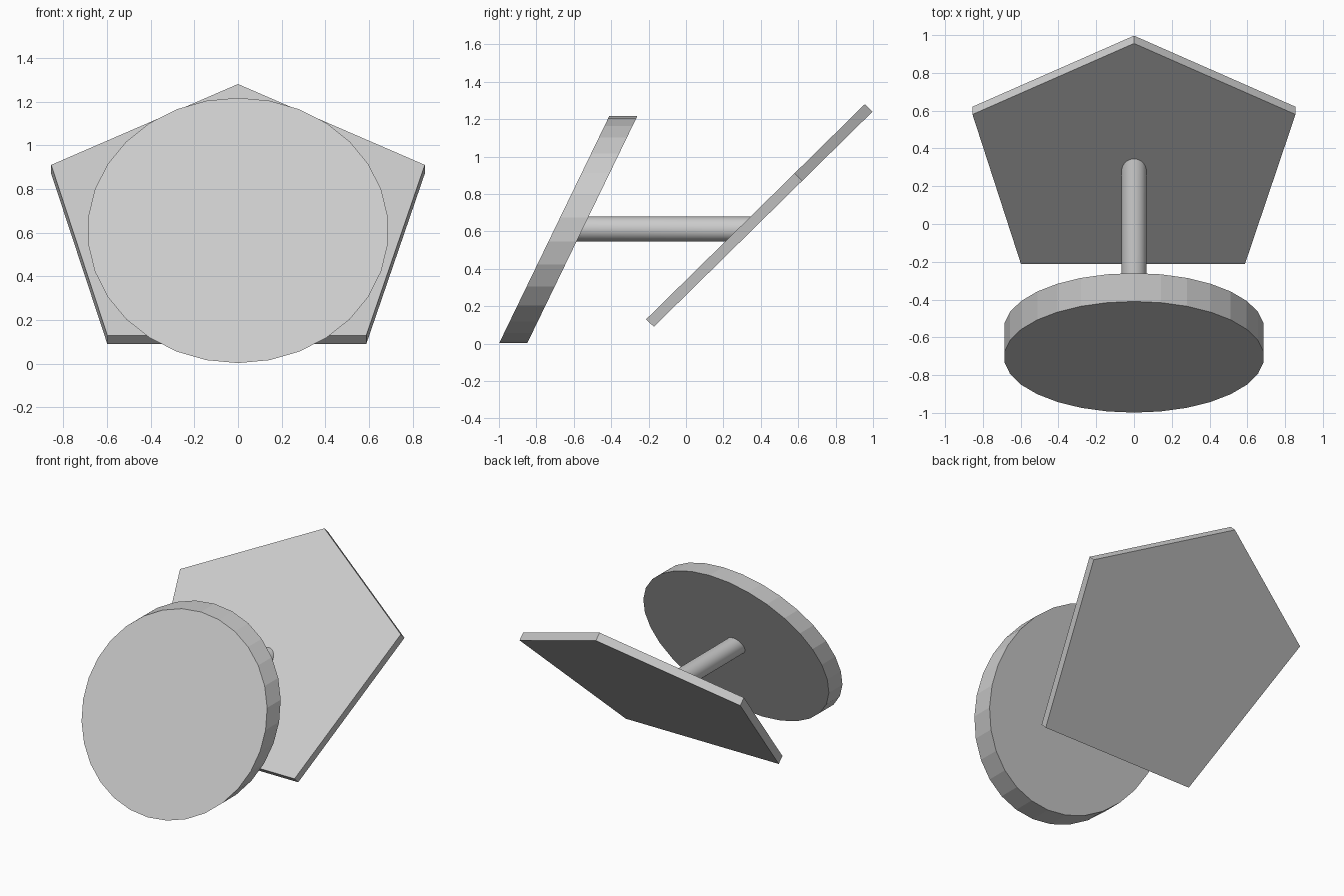
import bpy, bmesh
from math import sin, cos, pi, radians

if "Cube" in bpy.data.objects:
    bpy.data.objects.remove(bpy.data.objects["Cube"])


def loft(name, front, back, smooth=False):
    """Closed solid between two matching outlines."""
    bm = bmesh.new()
    a = [bm.verts.new(p) for p in front]
    b = [bm.verts.new(p) for p in back]
    bm.faces.new(a)
    bm.faces.new(b[::-1])
    n = len(a)
    for i in range(n):
        bm.faces.new((a[i], b[i], b[(i + 1) % n], a[(i + 1) % n]))
    bmesh.ops.recalc_face_normals(bm, faces=bm.faces[:])
    mesh = bpy.data.meshes.new(name)
    bm.to_mesh(mesh)
    bm.free()
    ob = bpy.data.objects.new(name, mesh)
    bpy.context.collection.objects.link(ob)
    if smooth:
        bpy.ops.object.select_all(action='DESELECT')
        bpy.context.view_layer.objects.active = ob
        ob.select_set(True)
        bpy.ops.object.shade_smooth_by_angle(angle=radians(30))
    return ob


def shift(points, dx, dy, dz):
    return [(x + dx, y + dy, z + dz) for x, y, z in points]


def ring(n, rx, rz, zc, y_at):
    """Ellipse in x and z whose y follows a slanted plane."""
    pts = []
    for i in range(n):
        t = 2 * pi * i / n
        z = zc + rz * cos(t)
        pts.append((rx * sin(t), y_at(z), z))
    return pts


def disc_plane(z):
    return -1.0 + 0.59 * z / 1.217


# Leaning round disc, sheared along y
disc = ring(30, 0.689, 0.607, 0.61, disc_plane)
loft("round_disc", disc, shift(disc, 0, 0.15, 0))

# Connecting rod, with ends slanted to sit just inside both plates
loft("connecting_rod",
     ring(32, 0.066, 0.066, 0.613, lambda z: disc_plane(z) + 0.14),
     ring(32, 0.066, 0.066, 0.613, lambda z: z * 1.017 - 0.337), smooth=True)

# Tilted pentagonal plate
pentagon = [(0, 0.956, 1.28), (0.855, 0.58, 0.91), (0.587, -0.213, 0.13),
            (-0.598, -0.213, 0.13), (-0.855, 0.58, 0.91)]
loft("pentagon_plate", pentagon, shift(pentagon, 0, 0.041, -0.04))
